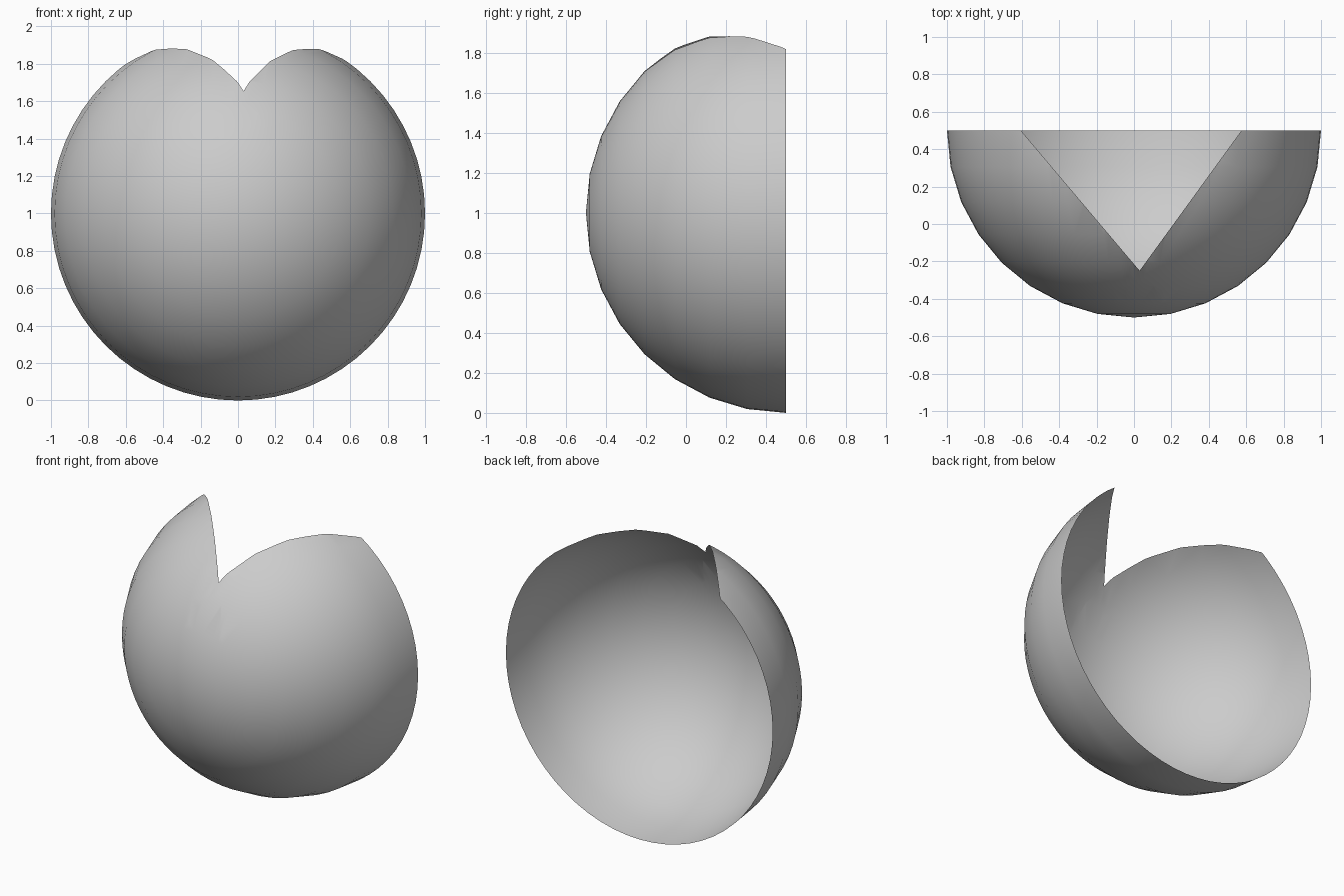
import bpy, bmesh, math
from mathutils import Matrix, Vector

if "Cube" in bpy.data.objects:
    bpy.data.objects.remove(bpy.data.objects["Cube"])

CENTRE = Vector((0, 0.5, 1))
APEX, LEFT, RIGHT = Vector((0.03, -0.25, 0)), Vector((-0.605, 0.5, 0)), Vector((0.575, 0.5, 0))

# Open half sphere, pole facing the front, zero thickness
bm = bmesh.new()
bmesh.ops.create_uvsphere(bm, u_segments=64, v_segments=16, radius=1,
                          matrix=Matrix.Translation(CENTRE) @ Matrix.Rotation(math.pi / 2, 4, 'X'))
bmesh.ops.delete(bm, geom=[v for v in bm.verts if v.co.y > 0.51], context='VERTS')


def inward_normal(end, sign):
    d = (end - APEX).normalized()
    return Vector((d.y, -d.x, 0)) * sign


# Wedge notch through the upper side only
planes = [inward_normal(LEFT, 1), inward_normal(RIGHT, -1)]
for n in planes:
    faces = [f for f in bm.faces if f.calc_center_median().z > 1.3
             and f.calc_center_median().y > -0.4]
    geom = faces + list({e for f in faces for e in f.edges}) + list({v for f in faces for v in f.verts})
    bmesh.ops.bisect_plane(bm, geom=geom, dist=1e-5, plane_co=APEX, plane_no=n)


def in_notch(f):
    c = f.calc_center_median()
    return c.z > 1 and all((c - APEX).dot(n) > 0 for n in planes)


bmesh.ops.delete(bm, geom=[f for f in bm.faces if in_notch(f)], context='FACES')

for f in bm.faces:
    f.smooth = True
mesh = bpy.data.meshes.new("notched_shell")
bm.to_mesh(mesh)
bm.free()
shell = bpy.data.objects.new("notched_shell", mesh)
bpy.context.collection.objects.link(shell)
